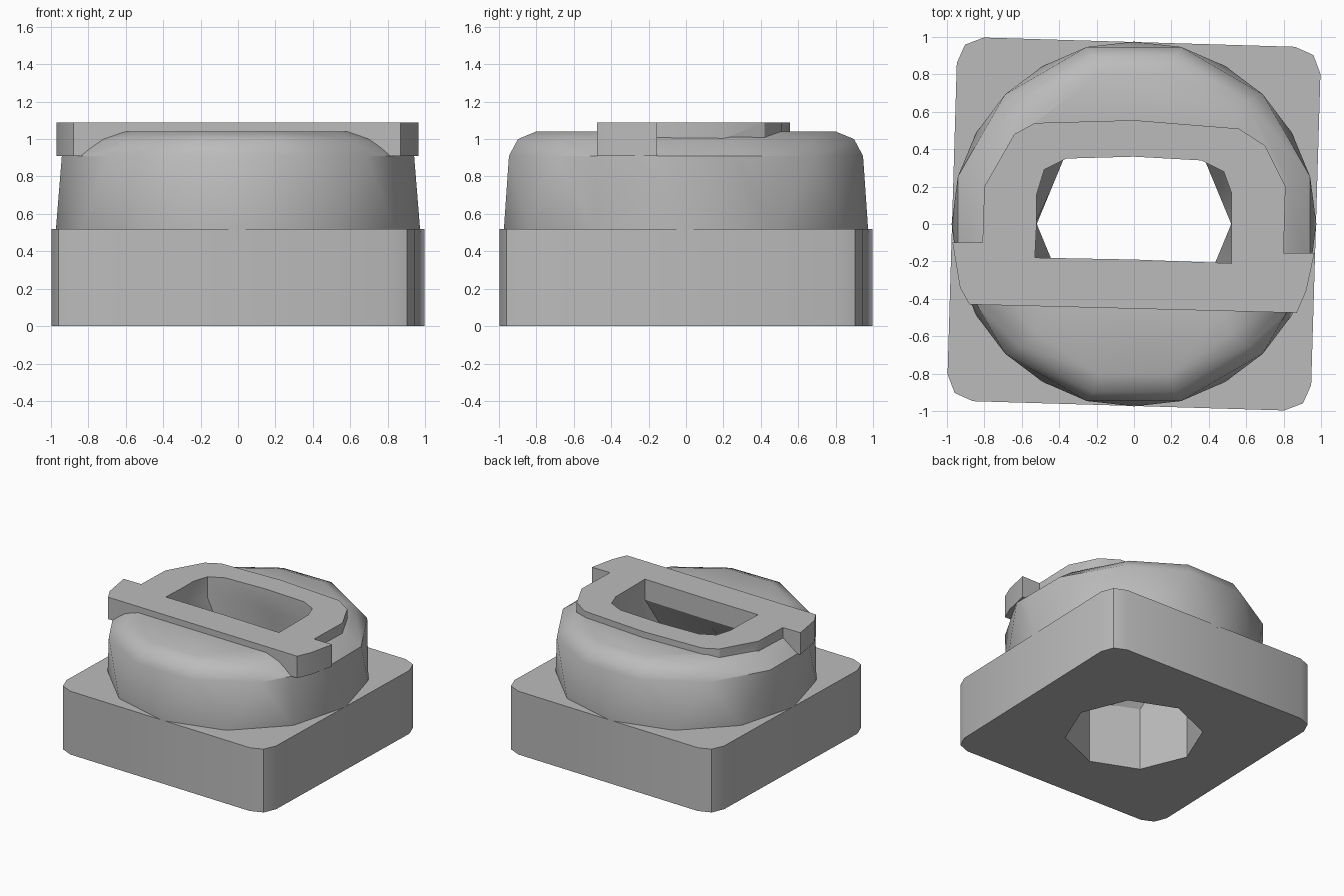
import bpy, bmesh, math
from mathutils import Matrix

cube = bpy.data.objects.get("Cube")
if cube:
    bpy.data.objects.remove(cube, do_unlink=True)

grey = bpy.data.materials.new("matte_grey")
grey.use_nodes = True
GREY = (0.5, 0.5, 0.5, 1)
grey.diffuse_color = GREY
grey.node_tree.nodes["Principled BSDF"].inputs["Base Color"].default_value = GREY


def finish(name, bm):
    """Turn a bmesh into a named object in the scene."""
    bmesh.ops.recalc_face_normals(bm, faces=bm.faces)
    mesh = bpy.data.meshes.new(name)
    bm.to_mesh(mesh)
    bm.free()
    obj = bpy.data.objects.new(name, mesh)
    mesh.materials.append(grey)
    bpy.context.collection.objects.link(obj)
    return obj


def loft(name, rings):
    """Skin a stack of (outline, height) rings and cap both ends."""
    bm = bmesh.new()
    loops = [[bm.verts.new((x, y, z)) for x, y in pts] for pts, z in rings]
    for low, high in zip(loops, loops[1:]):
        for i in range(len(low)):
            j = (i + 1) % len(low)
            bm.faces.new((low[i], low[j], high[j], high[i]))
    bm.faces.new(loops[0])
    bm.faces.new(loops[-1])
    return finish(name, bm)


def modify(obj, kind, **settings):
    mod = obj.modifiers.new(kind.lower(), kind)
    for key, value in settings.items():
        setattr(mod, key, value)
    bpy.context.view_layer.objects.active = obj
    bpy.ops.object.modifier_apply(modifier=mod.name)


# Square base with rounded upright corners, turned slightly
bm = bmesh.new()
bmesh.ops.create_cube(bm, size=1)
bmesh.ops.scale(bm, vec=(1.945, 1.945, 0.52), verts=bm.verts)
upright = [e for e in bm.edges if abs(e.verts[0].co.z - e.verts[1].co.z) > 0.1]
bmesh.ops.bevel(bm, geom=upright, offset=0.14, segments=2, profile=0.5, affect='EDGES')
turn = Matrix.Translation((0, 0, 0.26)) @ Matrix.Rotation(math.radians(-1.7), 4, 'Z')
bmesh.ops.transform(bm, matrix=turn, verts=bm.verts)
base = finish("square_base", bm)

# Faceted drum with a sloping shoulder: hull of twelve-sided rings
bm = bmesh.new()
for rx, ry, z, offset in ((0.975, 0.975, 0.5, 0), (0.975, 0.98, 0.91, 15),
                          (0.85, 0.93, 1.0, 15), (0.74, 0.83, 1.04, 15)):
    for k in range(12):
        a = math.radians(30 * k + offset)
        bm.verts.new((rx * math.cos(a), ry * math.sin(a), z))
bmesh.ops.convex_hull(bm, input=bm.verts)
drum = finish("faceted_drum", bm)

# Raised crossbar and arched rim around the opening
outline = [(-0.88, -0.43), (0.87, -0.475), (0.92, -0.36), (0.965, -0.155),
           (0.8, -0.155), (0.81, 0.2), (0.7, 0.42), (0.56, 0.51), (0, 0.555),
           (-0.53, 0.54), (-0.64, 0.48), (-0.8, 0.2), (-0.81, -0.1),
           (-0.97, -0.1), (-0.93, -0.34)]
rim = loft("crossbar_and_rim", [(outline, 0.91), (outline, 1.09)])

# Through hole: octagon below, blending to an arched slot above
slot = [(0.52, 0), (0.52, 0.17), (0.48, 0.28), (0.36, 0.34), (0, 0.36),
        (-0.36, 0.35), (-0.48, 0.29), (-0.52, 0.16), (-0.52, 0.02),
        (-0.53, -0.18), (0, -0.19), (0.52, -0.21)]
octagon = []
for k in (0, 0.5, 1, 1.5, 2, 2.5, 3, 3.5, 4, 5, 6, 7):
    a = math.radians(45 * k)
    r = 0.52 if k == int(k) else 0.52 * math.cos(math.pi / 8)
    octagon.append((r * math.cos(a), r * math.sin(a)))
hole = loft("hole_cutter", [(octagon, -0.1), (octagon, 0.52), (slot, 0.92), (slot, 1.2)])
hole.hide_render = True

# Join the rim to the drum, then cut the hole through everything
modify(drum, 'BOOLEAN', object=rim, operation='UNION', solver='EXACT')
bpy.data.objects.remove(rim, do_unlink=True)
for part in (base, drum):
    modify(part, 'BOOLEAN', object=hole, operation='DIFFERENCE', solver='EXACT')
bpy.data.objects.remove(hole, do_unlink=True)

# Soft shading on the drum facets, crisp edges elsewhere
for part in (base, drum):
    bpy.ops.object.select_all(action='DESELECT')
    part.select_set(True)
    bpy.context.view_layer.objects.active = part
    bpy.ops.object.shade_smooth_by_angle(angle=math.radians(30))
drum.name = "drum_with_rim"
